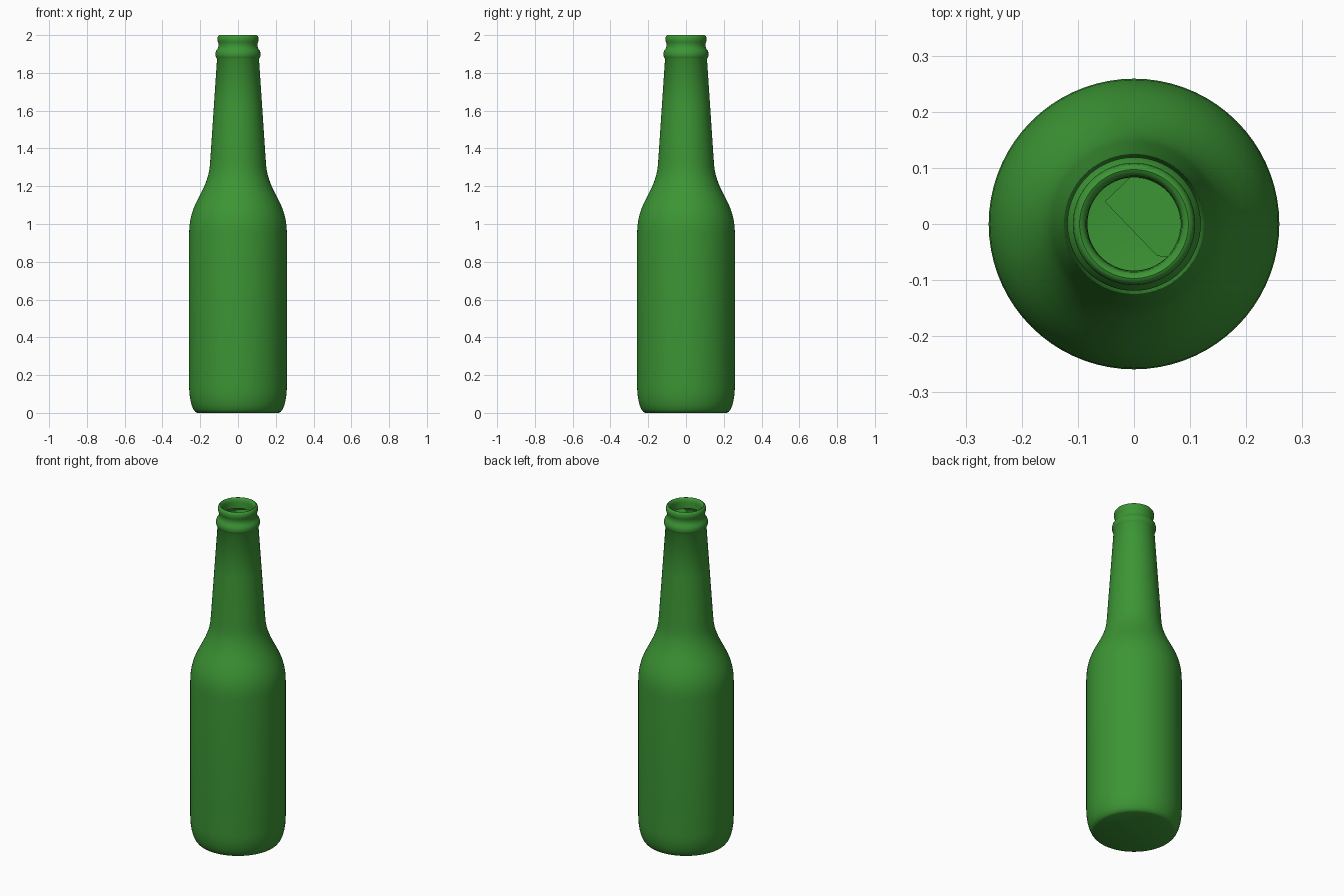
import bpy, math

if "Cube" in bpy.data.objects:
    bpy.data.objects.remove(bpy.data.objects["Cube"])

SEG = 72
green = bpy.data.materials.new("green_glass")
green.diffuse_color = (0.045, 0.30, 0.035, 1)
green.use_nodes = True
green.node_tree.nodes["Principled BSDF"].inputs["Base Color"].default_value = green.diffuse_color

# Bottle outline (radius, height): foot, body, shoulder, neck, collar, lip, inside of mouth
profile = [
    (0.215, 0.0), (0.226, 0.005), (0.236, 0.018), (0.245, 0.04), (0.252, 0.067),
    (0.257, 0.10), (0.259, 0.14), (0.259, 0.52), (0.259, 0.95), (0.257, 0.99),
    (0.252, 1.025), (0.243, 1.06), (0.230, 1.095), (0.213, 1.13), (0.195, 1.165),
    (0.178, 1.20), (0.165, 1.235), (0.156, 1.265), (0.150, 1.30), (0.146, 1.35),
    (0.128, 1.62), (0.111, 1.875), (0.116, 1.882), (0.119, 1.892), (0.119, 1.905),
    (0.116, 1.916), (0.109, 1.926), (0.104, 1.937), (0.103, 1.95), (0.105, 1.96),
    (0.108, 1.969), (0.109, 1.98), (0.107, 1.991), (0.102, 1.998), (0.097, 2.0),
    (0.091, 1.997), (0.086, 1.989), (0.084, 1.975), (0.083, 1.94),
]


def make_object(name, verts, faces):
    mesh = bpy.data.meshes.new(name)
    mesh.from_pydata(verts, [], faces)
    mesh.materials.append(green)
    obj = bpy.data.objects.new(name, mesh)
    bpy.context.collection.objects.link(obj)
    return obj


def on_circle(r, degrees, z):
    a = math.radians(degrees)
    return (r * math.cos(a), r * math.sin(a), z)


# Bottle: lathe the outline and close the base
verts = [on_circle(r, 360 * j / SEG, z) for r, z in profile for j in range(SEG)]
faces = [(i * SEG + j, i * SEG + (j + 1) % SEG,
          (i + 1) * SEG + (j + 1) % SEG, (i + 1) * SEG + j)
         for i in range(len(profile) - 1) for j in range(SEG)]
faces.append(tuple(reversed(range(SEG))))
bottle = make_object("bottle", verts, faces)
bpy.context.view_layer.objects.active = bottle
bottle.select_set(True)
bpy.ops.object.shade_smooth_by_angle(angle=math.radians(40))

# Partial disc inside the mouth
z = 1.94
arc = [on_circle(0.083, a, z) for a in range(-45, 96, 5)]
disc = arc + [(-0.052, 0.04, z), (0.041, -0.057, z)]
make_object("mouth_disc", disc, [tuple(range(len(disc)))])
